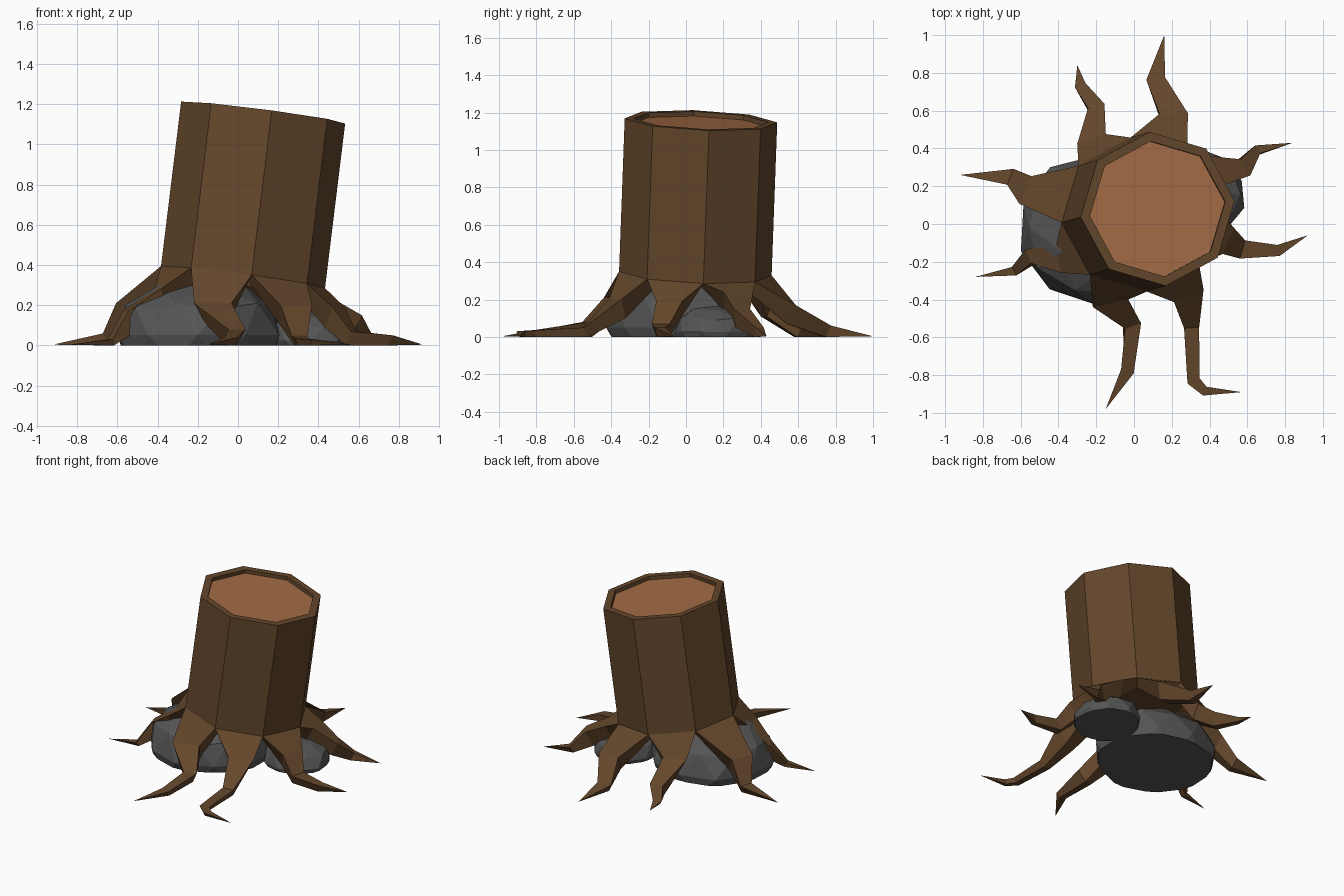
import bpy, bmesh, math, random
from mathutils import Vector

if "Cube" in bpy.data.objects:
    bpy.data.objects.remove(bpy.data.objects["Cube"])

def material(name, rgb):
    m = bpy.data.materials.new(name)
    m.diffuse_color = (*rgb, 1)
    m.use_nodes = True
    m.node_tree.nodes["Principled BSDF"].inputs["Base Color"].default_value = m.diffuse_color
    return m

bark = material("bark", (0.125, 0.062, 0.024))
wood = material("cut_wood", (0.37, 0.15, 0.06))
stone = material("stone", (0.09, 0.09, 0.09))

def finish(name, bm, mats):
    bmesh.ops.recalc_face_normals(bm, faces=bm.faces)
    mesh = bpy.data.meshes.new(name)
    bm.to_mesh(mesh)
    bm.free()
    ob = bpy.data.objects.new(name, mesh)
    for m in mats:
        mesh.materials.append(m)
    bpy.context.collection.objects.link(ob)

def ring(c, r):
    # octagon on the tilted plane square to the leaning trunk
    pts = []
    for i in range(8):
        a = math.radians(96 - 45 * i)
        x, y = r * math.cos(a), r * math.sin(a)
        pts.append(Vector((c[0] + x, c[1] + y, c[2] - 0.13 * x - 0.04 * y)))
    return pts

def loft(bm, rings):
    vs = [[bm.verts.new(p) for p in r] for r in rings]
    n = len(vs[0])
    for a, b in zip(vs, vs[1:]):
        for i in range(n):
            j = (i + 1) % n
            bm.faces.new((a[i], a[j], b[j], b[i]))
    return vs

# Leaning trunk with a raised bark rim around the cut face
base, top = (0.025, 0.05, 0.34), (0.125, 0.08, 1.158)
sunk = (0.122, 0.079, 1.133)
bm = bmesh.new()
vs = loft(bm, [ring(base, 0.41), ring(top, 0.41), ring(top, 0.36), ring(sunk, 0.36)])
bm.faces.new(vs[0])
bm.faces.new(vs[-1]).material_index = 1
finish("trunk", bm, [bark, wood])

# Roots: centre x, y, top height, width at each bend; then the tip
roots = [
    ([(0.21, 0.585, 0.17, 0.15), (0.115, 0.77, 0.06, 0.10)], (0.16, 1.0)),
    ([(0.43, 0.28, 0.24, 0.17), (0.59, 0.30, 0.15, 0.10), (0.655, 0.395, 0.05, 0.05)], (0.84, 0.43)),
    ([(0.50, -0.09, 0.19, 0.15), (0.575, -0.135, 0.07, 0.10), (0.765, -0.14, 0.05, 0.06)], (0.92, -0.06)),
    ([(0.29, -0.38, 0.20, 0.17), (0.305, -0.55, 0.05, 0.08), (0.315, -0.83, 0.035, 0.07),
      (0.375, -0.885, 0.03, 0.05)], (0.57, -0.89)),
    ([(-0.125, -0.42, 0.21, 0.19), (-0.005, -0.54, 0.08, 0.09), (-0.035, -0.78, 0.04, 0.07)], (-0.15, -0.98)),
    ([(-0.40, -0.19, 0.28, 0.14), (-0.56, -0.17, 0.17, 0.08), (-0.635, -0.25, 0.03, 0.05)], (-0.84, -0.28)),
    ([(-0.575, 0.18, 0.21, 0.16), (-0.655, 0.25, 0.06, 0.09)], (-0.92, 0.26)),
    ([(-0.225, 0.45, 0.21, 0.16), (-0.20, 0.625, 0.08, 0.09), (-0.285, 0.735, 0.03, 0.06)], (-0.30, 0.84)),
]
outer = ring(base, 0.41)
inner = ring((0.02, 0.05, 0.31), 0.31)
for k, (bends, tip) in enumerate(roots):
    n = (k + 1) % 8
    sections = [[outer[k], outer[n], inner[n], inner[k]]]
    path = [((outer[k] + outer[n]) / 2).to_2d()]
    path += [Vector(b[:2]) for b in bends] + [Vector(tip)]
    for i, (x, y, z, w) in enumerate(bends, 1):
        d_in = (path[i] - path[i - 1]).normalized()
        d = (d_in + (path[i + 1] - path[i]).normalized()).normalized()
        side = Vector((-d.y, d.x, 0)) * w / 2
        c = Vector((x, y, z))
        drop = min(z, 0.10)
        low = c - d_in.to_3d() * drop * 0.5 - Vector((0, 0, drop))
        sections.append([c + side, c - side, low - side * 0.6, low + side * 0.6])
    bm = bmesh.new()
    vs = loft(bm, sections)
    bm.faces.new(vs[0])
    end = bm.verts.new((*tip, 0.004))
    for i in range(4):
        bm.faces.new((vs[-1][i], vs[-1][(i + 1) % 4], end))
    finish(f"root_{k + 1}", bm, [bark])

# Faceted boulders with flat undersides
random.seed(4)
for name, c, size in (("large_rock", (-0.2, -0.02), (0.42, 0.40, 0.345)),
                      ("small_rock", (0.365, 0.16), (0.225, 0.235, 0.17))):
    bm = bmesh.new()
    bmesh.ops.create_icosphere(bm, subdivisions=2, radius=1)
    for v in bm.verts:
        v.co *= random.uniform(0.95, 1.03)
        v.co = Vector((v.co.x * size[0] + c[0], v.co.y * size[1] + c[1],
                       v.co.z * size[2] * 0.85 + size[2] * 0.15))
    cut = bmesh.ops.bisect_plane(bm, geom=bm.verts[:] + bm.edges[:] + bm.faces[:],
                                 plane_co=(0, 0, 0), plane_no=(0, 0, -1), clear_outer=True)
    bmesh.ops.holes_fill(bm, edges=[e for e in bm.edges if e.is_boundary])
    finish(name, bm, [stone])
